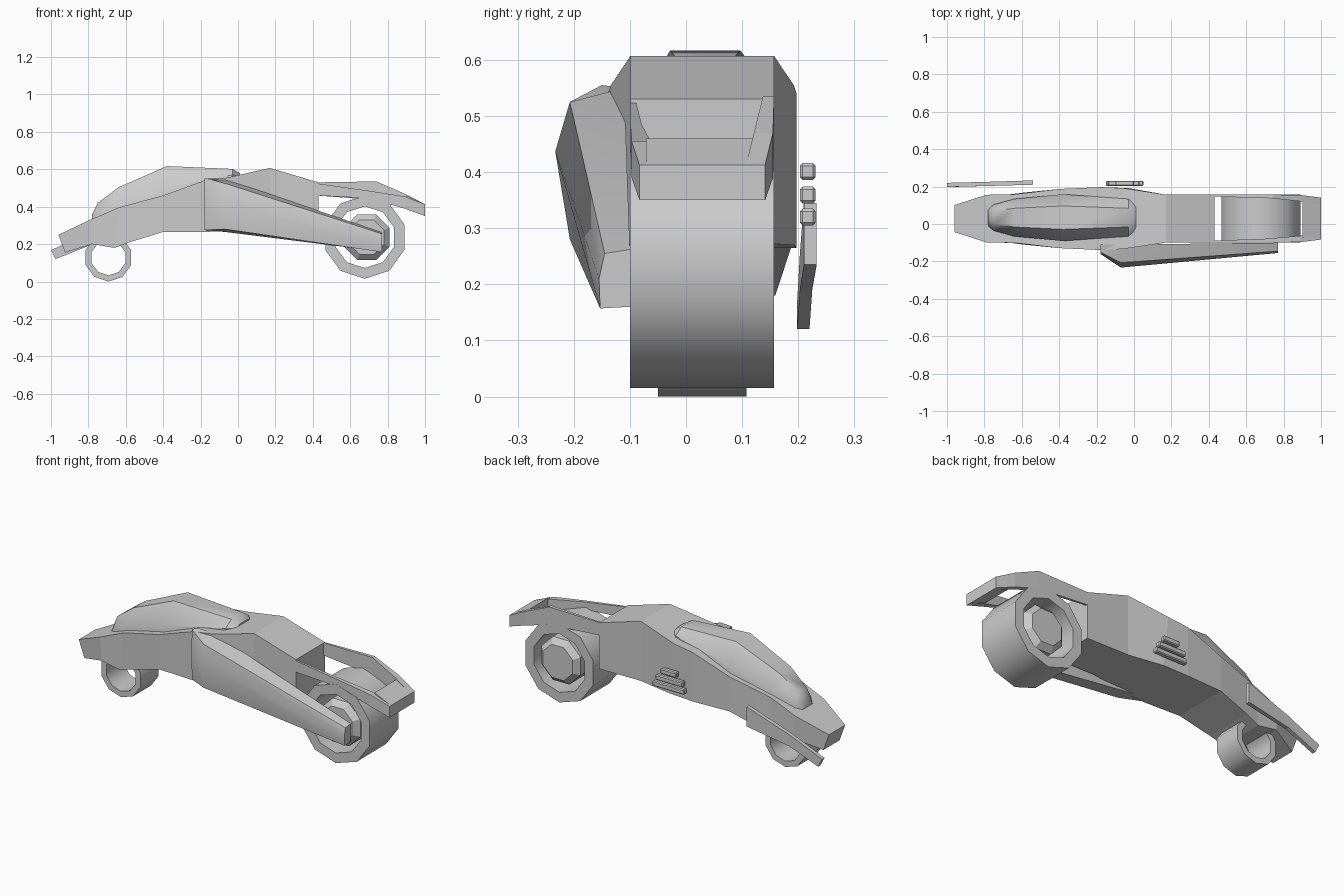
import bpy, bmesh
from math import pi, cos, sin, radians

if "Cube" in bpy.data.objects:
    bpy.data.objects.remove(bpy.data.objects["Cube"])

CY = 0.029  # centre line of the body across y


def loft(name, sections, closed=False, smooth=None):
    """Skin a list of equal-length point loops; cap the ends unless closed."""
    bm = bmesh.new()
    rings = [[bm.verts.new(p) for p in s] for s in sections]
    n = len(rings[0])
    pairs = list(zip(rings, rings[1:]))
    if closed:
        pairs.append((rings[-1], rings[0]))
    for a, b in pairs:
        for i in range(n):
            j = (i + 1) % n
            bm.faces.new((a[i], a[j], b[j], b[i]))
    if not closed:
        bm.faces.new(rings[0])
        bm.faces.new(rings[-1])
    bmesh.ops.recalc_face_normals(bm, faces=bm.faces)
    me = bpy.data.meshes.new(name)
    bm.to_mesh(me)
    bm.free()
    ob = bpy.data.objects.new(name, me)
    bpy.context.collection.objects.link(ob)
    if smooth:
        bpy.ops.object.select_all(action='DESELECT')
        ob.select_set(True)
        bpy.context.view_layer.objects.active = ob
        bpy.ops.object.shade_smooth_by_angle(angle=radians(smooth))
    return ob


def rect(x, y0, y1, z0, z1, xt=None):
    xt = x if xt is None else xt
    return [(x, y0, z0), (x, y1, z0), (xt, y1, z1), (xt, y0, z1)]


def tyre(name, cx, cz, r, ri, y0, y1, n=10):
    secs = []
    for k in range(n):
        a = pi / 2 + 2 * pi * k / n
        secs.append([(cx + q * cos(a), y, cz + q * sin(a))
                     for q, y in ((r, y0), (r, y1), (ri, y1), (ri, y0))])
    return loft(name, secs, closed=True, smooth=40)


# Body: box sections along the length (x bottom, x top, z bottom, z top, half width)
body = [(-0.925, -0.96, 0.155, 0.25, 0.072), (-0.78, -0.79, 0.20, 0.33, 0.127),
        (-0.66, -0.64, 0.18, 0.395, 0.13), (-0.58, -0.55, 0.21, 0.42, 0.14),
        (-0.40, -0.40, 0.265, 0.46, 0.158), (-0.18, -0.18, 0.265, 0.54, 0.168),
        (-0.03, -0.06, 0.27, 0.555, 0.163), (0.17, 0.17, 0.272, 0.607, 0.128),
        (0.43, 0.43, 0.27, 0.53, 0.128)]
loft("body", [rect(xb, CY - w, CY + w, zb, zt, xt) for xb, xt, zb, zt, w in body])

# Canopy: x, half width, z base, z shoulder, z top
canopy = [(-0.78, 0.045, 0.29, 0.33, 0.36), (-0.75, 0.07, 0.30, 0.36, 0.42),
          (-0.64, 0.10, 0.36, 0.42, 0.503), (-0.38, 0.125, 0.43, 0.50, 0.617),
          (-0.03, 0.10, 0.53, 0.57, 0.602), (0.01, 0.065, 0.54, 0.565, 0.58)]
loft("canopy", [[(x, 0.034 + k * w, z) for k, z in
                 ((-1, zb), (-1, zm), (-0.5, zt), (0.5, zt), (1, zm), (1, zb))]
                for x, w, zb, zm, zt in canopy], smooth=35)

# Swing arm on the near side, tapering towards the rear hub
arm = [(-0.18, [(-0.11, 0.55), (-0.15, 0.555), (-0.16, 0.43), (-0.15, 0.275), (-0.11, 0.275)]),
       (-0.07, [(-0.11, 0.55), (-0.207, 0.525), (-0.233, 0.437), (-0.207, 0.28), (-0.11, 0.265)]),
       (0.77, [(-0.10, 0.262), (-0.145, 0.255), (-0.155, 0.21), (-0.153, 0.157), (-0.10, 0.16)])]
loft("swing_arm", [[(x, y, z) for y, z in s] for x, s in arm], smooth=40)

# Wheels
RX, RZ = 0.678, 0.237
tyre("rear_tyre", RX, RZ, 0.222, 0.165, -0.10, 0.157)
tyre("front_tyre", -0.693, 0.128, 0.128, 0.095, -0.05, 0.108)

# Rear hub with chamfered ends
hub = []
for y, r in ((-0.10, 0.10), (-0.07, 0.132), (0.127, 0.132), (0.157, 0.10)):
    hub.append([(RX + 0.01 + r * cos(pi / 8 + k * pi / 4), y,
                 RZ + r * sin(pi / 8 + k * pi / 4)) for k in range(8)])
loft("rear_hub", hub)

# Rear fender: a low rail near, a tall rail far, joined by the tail plate
rails = {"near_fender_rail": (-1, [(0.42, 0.46, 0.525), (0.70, 0.445, 0.485),
                                   (0.89, 0.39, 0.455), (1.0, 0.35, 0.413)]),
         "far_fender_rail": (1, [(0.42, 0.46, 0.53), (0.74, 0.435, 0.535),
                                 (0.89, 0.39, 0.47), (1.0, 0.35, 0.413)])}
for name, (side, pts) in rails.items():
    secs = []
    for (x, zb, zt), outer, thick in zip(pts, (0.128, 0.128, 0.126, 0.112),
                                         (0.01, 0.02, 0.034, 0.034)):
        y0, y1 = sorted((CY + side * outer, CY + side * (outer - thick)))
        secs.append(rect(x, y0, y1, zb, zt))
    loft(name, secs)
loft("tail_plate", [rect(0.90, CY - 0.10, CY + 0.10, 0.39, 0.46),
                    rect(1.0, CY - 0.10, CY + 0.10, 0.35, 0.413)])

# Steering blade on the far side at the front
loft("front_blade", [rect(-0.975, 0.198, 0.22, 0.12, 0.168, -1.0),
                     rect(-0.80, 0.203, 0.225, 0.19, 0.255),
                     rect(-0.54, 0.21, 0.233, 0.235, 0.345)])

# Three cooling bars on the far side
for i, (x0, x1, z) in enumerate(((-0.15, 0.05, 0.32), (-0.14, 0.03, 0.359), (-0.10, 0.0, 0.401))):
    bar = loft(f"cooling_bar_{i + 1}", [rect(x0, 0.203, 0.231, z - 0.015, z + 0.015),
                                        rect(x1, 0.203, 0.231, z - 0.015, z + 0.015)])
    bev = bar.modifiers.new("bevel", 'BEVEL')
    bev.width = 0.005
    bev.segments = 1
